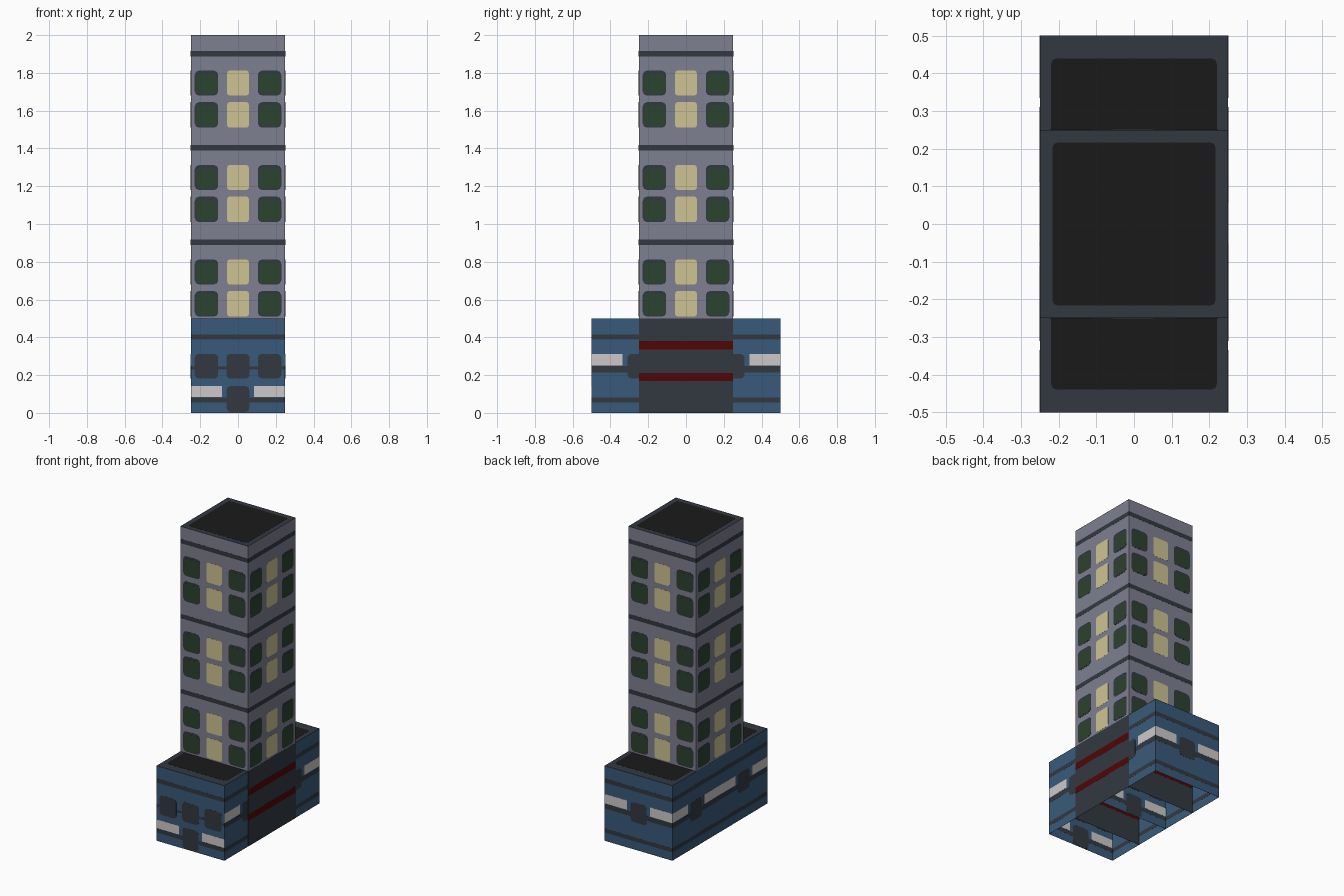
import bpy, bmesh, math
from mathutils import Vector as V

if "Cube" in bpy.data.objects:
    bpy.data.objects.remove(bpy.data.objects["Cube"])


def material(name, srgb):
    lin = [((c / 255 + 0.055) / 1.055) ** 2.4 for c in srgb]
    m = bpy.data.materials.new(name)
    m.diffuse_color = (*lin, 1)
    m.use_nodes = True
    m.node_tree.nodes["Principled BSDF"].inputs["Base Color"].default_value = m.diffuse_color
    return m


GREY = material("tower grey", (127, 128, 144))
BLUE = material("base blue", (57, 90, 122))
DARK = material("dark slate", (50, 57, 65))
YELLOW = material("lit window", (205, 196, 146))
GREEN = material("green window", (44, 66, 46))
WHITE = material("pale window", (206, 201, 200))
RED = material("deep red", (82, 3, 5))
BLACK = material("roof black", (26, 26, 26))
X, Y, Z = V((1, 0, 0)), V((0, 1, 0)), V((0, 0, 1))


def wall(u, n, offset, shift=0.0):
    """Drawing frame: (origin, horizontal axis, vertical axis, normal)."""
    return (n * offset + u * shift, u, Z, n)


def plates(name, mat, items, half, corner=0.0):
    """Thin plates centred on their wall, so they show on both sides.
    Each item is (frame, u0, u1, v0, v1)."""
    bm = bmesh.new()
    for (o, u, v, n), u0, u1, v0, v1 in items:
        pts = []
        # rounded rectangle outline, three points per corner
        for cu, cv, a in ((u1, v1, 0), (u0, v1, 90), (u0, v0, 180), (u1, v0, 270)):
            steps = (0, 45, 90) if corner else (45,)
            su = 1 if cu == u1 else -1
            sv = 1 if cv == v1 else -1
            for s in steps:
                t = math.radians(a + s)
                pts.append((cu - su * corner + corner * math.cos(t),
                            cv - sv * corner + corner * math.sin(t)))
        top = [bm.verts.new(o + u * a + v * b + n * half) for a, b in pts]
        low = [bm.verts.new(o + u * a + v * b - n * half) for a, b in pts]
        bm.faces.new(top)
        bm.faces.new(low[::-1])
        for i in range(len(pts)):
            j = (i + 1) % len(pts)
            bm.faces.new((top[i], low[i], low[j], top[j]))
    bmesh.ops.recalc_face_normals(bm, faces=bm.faces)
    me = bpy.data.meshes.new(name)
    bm.to_mesh(me)
    bm.free()
    me.materials.append(mat)
    ob = bpy.data.objects.new(name, me)
    bpy.context.collection.objects.link(ob)
    return ob


# ---- tower: four equal walls above the base, three storeys
tower = [wall(X, -Y, .2495), wall(Y, X, .2495), wall(-X, Y, .2495), wall(-Y, -X, .2495)]
plates("tower_walls", GREY, [(f, -.25, .25, .5, 2) for f in tower], .0003)
bands, lit, green, frames = [], [], [], []
for f in tower:
    for s in (.5, 1, 1.5):
        bands.append((f, -.25, .25, s + .388, s + .417))
        for lo, hi in ((.01, .145), (.18, .312)):
            lit.append((f, -.057, .057, s + lo, s + hi))
            for c in (-.167, .167):
                frames.append((f, c - .062, c + .062, s + lo, s + hi))
                green.append((f, c - .056, c + .056, s + lo + .008, s + hi - .016))
plates("tower_bands", DARK, bands, .0007)
plates("tower_lit_windows", YELLOW, lit, .001, .012)
plates("tower_window_frames", DARK, frames, .0007, .022)
plates("tower_green_windows", GREEN, green, .0011, .018)

# ---- base: two open-bottomed halves; the middle wall repeats the front
front = [wall(X, -Y, .4995), wall(X, -Y, 0)]
back = [wall(-X, Y, .4995)]
sides = [wall(Y, n, .2495, s) for n in (X, -X) for s in (-.25, .25)]
panels = front + back + sides
plates("base_walls", BLUE, [(f, -.25, .25, 0, .5) for f in panels], .0003)

# stripes around the base
stripes = [(f, -.25, .25, .388, .416) for f in panels]
stripes += [(f, -.25, .25, .055, .082) for f in panels]
stripes += [(f, -.25, .25, .215, .247) for f in back + sides]
stripes += [(f, -.25, .25, .23, .245) for f in front]
plates("base_stripes", DARK, stripes, .0006)

# pale windows and dark openings
ends = ((-.25, -.085), (.085, .25))
pale = [(f, a, b, .25, .312) for f in back + sides for a, b in ends]
pale += [(f, a, b, .085, .142) for f in front for a, b in ends]
plates("base_pale_windows", WHITE, pale, .0008)
openings = [(f, -.06, .06, .182, .312) for f in back + sides]
openings += [(f, c - .062, c + .062, .182, .312) for f in front for c in (-.167, 0, .167)]
openings += [(f, -.06, .06, .005, .142) for f in front]
plates("base_dark_openings", DARK, openings, .001, .02)

# ---- middle block: dark right side and two cross walls with red stripes
block = [wall(Y, X, .2508), wall(X, -Y, .25), wall(X, Y, .25)]
plates("middle_block_walls", DARK, [(block[0], -.25, .25, 0, .5)]
       + [(f, -.2485, .2485, 0, .498) for f in block[1:]], .0002)
red = [(f, -.2485, .2485, a, b) for f in block for a, b in ((.335, .38), (.17, .212))]
plates("middle_block_red_stripes", RED, red, .0006)

# ---- roofs: slate rim with a black inset panel
for name, y, z, inset_x, inset_y in (("base", .5, .5, .22, .44), ("tower", .25, 2, .217, .217)):
    flat = (Z * (z - .001), X, Y, Z)
    plates(name + "_roof_rim", DARK, [(flat, -.25, .25, -y, y)], .0006)
    plates(name + "_roof_panel", BLACK, [(flat, -inset_x, inset_x, -inset_y, inset_y)], .0013, .015)
